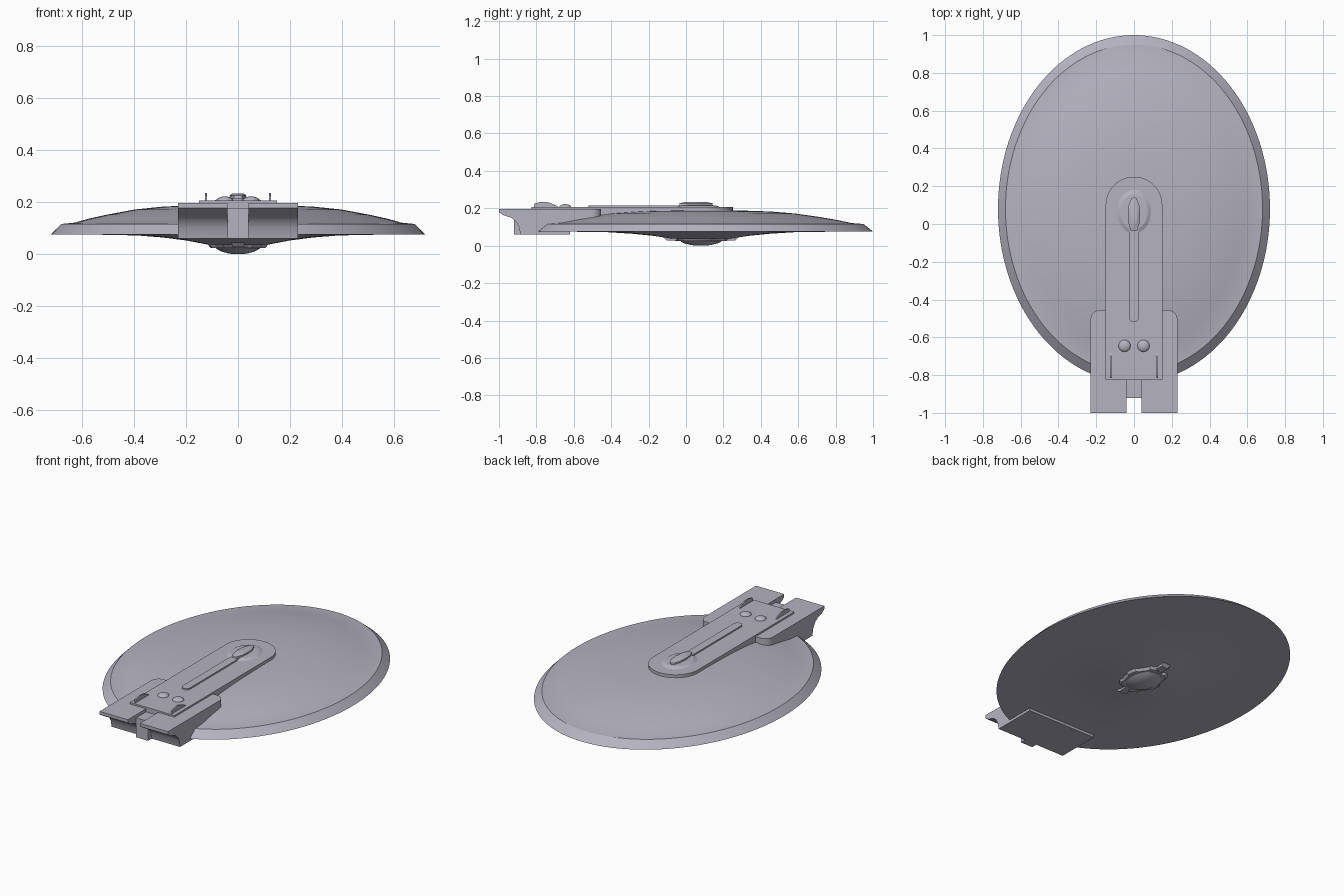
import bpy, bmesh
from math import sin, cos, pi, radians

if "Cube" in bpy.data.objects:
    bpy.data.objects.remove(bpy.data.objects["Cube"], do_unlink=True)

COLOUR = (0.46, 0.45, 0.53, 1)
hull = bpy.data.materials.new("pale_grey_hull")
hull.use_nodes = True
hull.diffuse_color = COLOUR
hull.node_tree.nodes["Principled BSDF"].inputs["Base Color"].default_value = COLOUR

CY = 0.08   # centre of the saucer


def finish(name, bm, angle=25, mirror=False):
    bmesh.ops.recalc_face_normals(bm, faces=bm.faces)
    mesh = bpy.data.meshes.new(name)
    bm.to_mesh(mesh)
    bm.free()
    mesh.materials.append(hull)
    ob = bpy.data.objects.new(name, mesh)
    bpy.context.collection.objects.link(ob)
    if mirror:
        ob.modifiers.new("Mirror", "MIRROR").use_clip = False
    bpy.ops.object.select_all(action="DESELECT")
    ob.select_set(True)
    bpy.context.view_layer.objects.active = ob
    bpy.ops.object.shade_smooth_by_angle(angle=radians(angle))
    return ob


def lathe(name, profile, rx, ry, cy=CY, n=128, angle=14):
    """Elliptical lathe; the profile starts and ends on the axis."""
    bm = bmesh.new()
    rings = []
    for t, z in profile[1:-1]:
        rings.append([bm.verts.new((rx * t * cos(2 * pi * i / n),
                                    cy + ry * t * sin(2 * pi * i / n), z)) for i in range(n)])
    ends = [bm.verts.new((0, cy, profile[k][1])) for k in (0, -1)]
    for i in range(n):
        j = (i + 1) % n
        bm.faces.new((ends[0], rings[0][i], rings[0][j]))
        bm.faces.new((ends[1], rings[-1][j], rings[-1][i]))
        for a, b in zip(rings, rings[1:]):
            bm.faces.new((a[i], b[i], b[j], a[j]))
    return finish(name, bm, angle)


def prism(points, axis, lo, hi, taper=1.0, centre=(0, 0)):
    """Extrude an outline along x (points are y, z) or z (points are x, y)."""
    bm = bmesh.new()
    loops = []
    for level, s in ((lo, 1), (hi, taper)):
        loop = []
        for a, b in points:
            a, b = (centre[0] + (a - centre[0]) * s, centre[1] + (b - centre[1]) * s)
            loop.append(bm.verts.new((level, a, b) if axis == "x" else (a, b, level)))
        loops.append(loop)
        bm.faces.new(loop)
    n = len(points)
    for i in range(n):
        j = (i + 1) % n
        bm.faces.new((loops[0][i], loops[0][j], loops[1][j], loops[1][i]))
    return bm


def slot(half, back, front, steps=24, round_back=False):
    """Outline of a bar with a round front end, and a round back end on request."""
    pts = [(half * cos(pi * i / steps), front - half + half * sin(pi * i / steps))
           for i in range(steps + 1)]
    if round_back:
        return pts + [(-half * cos(pi * i / steps), back + half - half * sin(pi * i / steps))
                      for i in range(steps + 1)]
    return pts + [(-half, back), (half, back)]


# Saucer with shallow dome, flat rim, bevelled edge and sunken belly
lathe("saucer", [(0, .19), (.2, .189), (.4, .183), (.55, .172), (.7, .152), (.8, .136),
                 (.875, .121), (.945, .116), (1, .075), (.75, .075), (.54, .072),
                 (.4, .064), (.28, .053), (.17, .038), (0, .037)], .72, .92)

# Aft block: two overhanging halves with rounded front corners
side = [(-1, .197), (-1, .178), (-.975, .162), (-.935, .15), (-.91, .13), (-.893, .1),
        (-.885, .06), (-.62, .06), (-.62, .1), (-.455, .15), (-.455, .197)]
bm = prism(side, "x", .04, .23)
corner = [e for e in bm.edges if all(v.co.x > .2 and v.co.y > -.46 for v in e.verts)]
bmesh.ops.bevel(bm, geom=corner, offset=.05, segments=6, profile=.5, affect="EDGES")
finish("aft_block", bm, 30, mirror=True)
centre_side = [(-.92, .06), (-.92, .178), (-.82, .178), (-.82, .197), (-.455, .197),
               (-.455, .15), (-.62, .1), (-.62, .06)]
finish("aft_block_centre", prism(centre_side, "x", -.04, .04))

# Spine plate, raised strip and bridge base
finish("spine_plate", prism(slot(.15, -.825, .25), "z", .15, .207))
finish("spine_strip", prism(slot(.025, -.52, .03, 10, True), "z", .2, .216))
lathe("bridge_base", [(0, .217), (.8, .216), (1, .207), (1, .2), (0, .2)], .09, .115, .065, 48)

# Bridge: pointed at the front and square at the back
bridge = [(.016, -.038), (.028, .0), (.033, .05), (.028, .1), (.014, .135), (0, .145)]
outline = bridge + [(-x, y) for x, y in reversed(bridge[:-1])]
finish("bridge", prism(outline, "z", .212, .226, .95, (0, .05)))
finish("bridge_roof", prism(outline, "z", .226, .234, .6, (0, .05)))

# Twin domes and thin fins on the aft deck
bm = bmesh.new()
bmesh.ops.create_uvsphere(bm, u_segments=24, v_segments=12, radius=.032)
for v in bm.verts:
    v.co = (v.co.x + .05, v.co.y - .645, v.co.z * .5 + .206)
finish("deck_domes", bm, 40, mirror=True)
fin = [(-.815, .2), (-.81, .226), (-.77, .235), (-.74, .233), (-.7, .218), (-.67, .2)]
finish("deck_fins", prism(fin, "x", .119, .127), mirror=True)

# Belly sensor: lobed platform with fore and aft tabs, then a round dome
lobes = []
for i in range(48):
    a = 2 * pi * i / 48
    r = .108 + (.012 if i % 8 < 4 else 0)
    lobes.append((r * cos(a), CY + r * 1.3 * sin(a)))
finish("belly_platform", prism(lobes, "z", .042, .024, .88, (0, CY)))
tab = [(-.025, -.12), (.025, -.12), (.025, .28), (-.025, .28)]
finish("belly_tabs", prism(tab, "z", .045, .028, .92, (0, CY)))
lathe("belly_dome", [(0, .03), (1, .03), (1, .022), (.8, .012), (.5, .004), (.25, 0), (0, 0)],
      .085, .11, CY, 48, 30)
